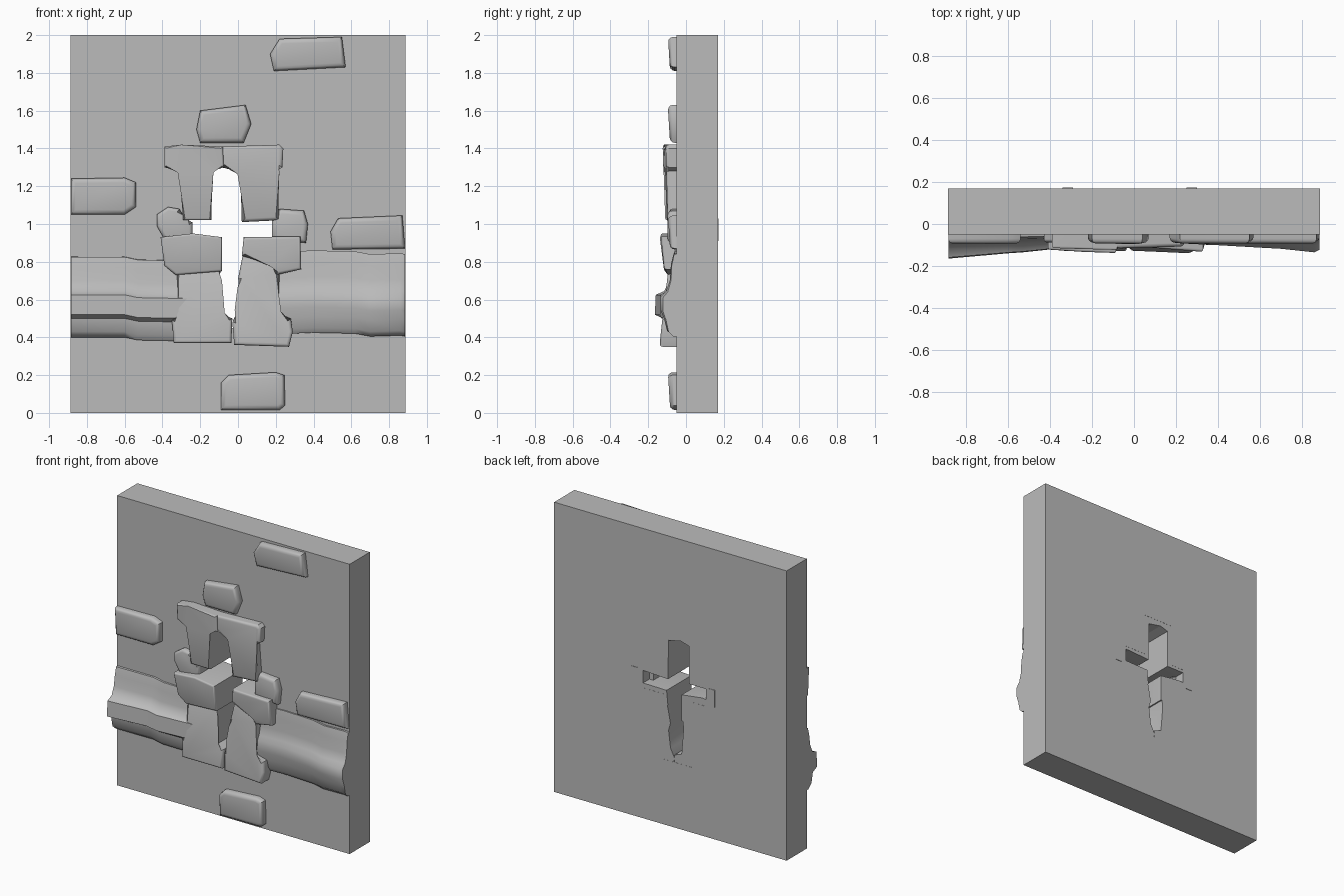
import bpy, bmesh, math
from mathutils import Vector

if "Cube" in bpy.data.objects:
    bpy.data.objects.remove(bpy.data.objects["Cube"])

stone_grey = bpy.data.materials.new("stone grey")
stone_grey.use_nodes = True
GREY = (0.5, 0.5, 0.5, 1)
stone_grey.diffuse_color = GREY
stone_grey.node_tree.nodes["Principled BSDF"].inputs["Base Color"].default_value = GREY


def finish(name, bm, angle=40):
    bmesh.ops.recalc_face_normals(bm, faces=bm.faces)
    mesh = bpy.data.meshes.new(name)
    bm.to_mesh(mesh)
    bm.free()
    mesh.materials.append(stone_grey)
    obj = bpy.data.objects.new(name, mesh)
    bpy.context.collection.objects.link(obj)
    bpy.ops.object.select_all(action="DESELECT")
    obj.select_set(True)
    bpy.context.view_layer.objects.active = obj
    if angle:
        bpy.ops.object.shade_smooth_by_angle(angle=math.radians(angle))
    return obj


def stone(name, outline, front, back, tilt_x=0, tilt_z=0, bevel=0.018):
    """Extrude an x-z outline; the front face may tilt and has a rounded rim."""
    bm = bmesh.new()
    cx = sum(p[0] for p in outline) / len(outline)
    cz = sum(p[1] for p in outline) / len(outline)
    rear = [bm.verts.new((x, back, z)) for x, z in outline]
    fore = [bm.verts.new((x, front + tilt_x * (x - cx) + tilt_z * (z - cz), z))
            for x, z in outline]
    n = len(outline)
    bm.faces.new(rear)
    face = bm.faces.new(fore)
    for i in range(n):
        j = (i + 1) % n
        bm.faces.new((rear[i], rear[j], fore[j], fore[i]))
    if bevel:
        bmesh.ops.bevel(bm, geom=list(face.edges), offset=bevel, segments=3,
                        profile=0.5, affect="EDGES", clamp_overlap=True)
    return finish(name, bm, 40 if bevel else 0)


def ledge(name, stations):
    """Loft (x, [(y, z), ...]) sections into a moulded band."""
    bm = bmesh.new()
    rings = [[bm.verts.new((x, y, z)) for y, z in pts] for x, pts in stations]
    n = len(rings[0])
    for a, b in zip(rings, rings[1:]):
        for i in range(n):
            j = (i + 1) % n
            bm.faces.new((a[i], a[j], b[j], b[i]))
    bm.faces.new(rings[0])
    bm.faces.new(rings[-1])
    return finish(name, bm, 45)


def section(shape, scale, lift=0):
    """Scale a moulding's depth away from the wall face."""
    return [(WALL - d * scale, z + lift) for d, z in shape]


WALL, BACK, INSIDE = -0.05, 0.169, -0.02

# Wall slab with a cross-shaped opening
bm = bmesh.new()
bmesh.ops.create_cube(bm, size=1)
for v in bm.verts:
    v.co = Vector((v.co.x * 1.775, v.co.y * 0.22 + 0.06, v.co.z * 2 + 1))
wall = finish("wall_slab", bm, 0)
cutter = stone("opening_cutter", [
    (-.17, .45), (.05, .45), (.05, .9), (.21, .9), (.21, 1.04), (.05, 1.04),
    (.05, 1.33), (-.17, 1.33), (-.17, 1.04), (-.27, 1.04), (-.27, .9), (-.17, .9)],
    -0.5, 0.5, bevel=0)
cutter.hide_render = True
cut = wall.modifiers.new("opening", "BOOLEAN")
cut.object = cutter
cut.operation = "DIFFERENCE"
cut.solver = "EXACT"
bpy.context.view_layer.objects.active = wall
bpy.ops.object.modifier_apply(modifier=cut.name)
bpy.data.objects.remove(cutter)

# Stones that line the slit, right through the wall
stone("upper_right_frame_stone", [
    (-.39, 1.41), (-.3, 1.42), (-.08, 1.41), (-.075, 1.3), (-.14, 1.28), (-.14, 1.02),
    (-.29, 1.02), (-.31, 1.28), (-.39, 1.3)], -0.115, BACK, -0.03, -0.03, 0.01)
stone("upper_left_frame_stone", [
    (-.085, 1.41), (.22, 1.42), (.24, 1.4), (.235, 1.3), (.2, 1.28), (.22, 1.02),
    (.02, 1.01), (.015, 1.28), (-.09, 1.3)], -0.107, BACK, 0.03, -0.03)
stone("middle_right_frame_stone", [
    (-.41, .93), (-.24, .95), (-.085, .93), (-.085, .75), (-.33, .73), (-.39, .78)],
    -0.12, BACK, -0.05, -0.13, 0.012)
stone("middle_left_frame_stone", [
    (.03, .93), (.33, .935), (.335, .76), (.2, .73), (.18, .79), (.02, .83)],
    -0.112, BACK, -0.08, -0.1, 0.015)
stone("lower_right_frame_stone", [
    (-.33, .78), (-.09, .78), (-.1, .7), (-.085, .52), (-.03, .5), (-.035, .37),
    (-.34, .37), (-.35, .49), (-.3, .53)], -0.11, BACK, 0, 0.11, 0.015)
stone("lower_left_frame_stone", [
    (.03, .86), (.2, .84), (.22, .74), (.21, .52), (.28, .5), (.29, .43), (.27, .35),
    (-.02, .36), (-.03, .48), (0, .54), (.015, .66), (0, .71)],
    -0.11, BACK, -0.04, 0.11)
stone("right_end_stone", [
    (-.43, 1.05), (-.37, 1.09), (-.31, 1.08), (-.28, 1.02), (-.24, 1.01), (-.24, .92),
    (-.39, .92), (-.43, .99)], -0.085, 0.1, 0.05)
stone("left_end_stone", [
    (.18, 1.02), (.22, 1.08), (.35, 1.07), (.37, 1.0), (.36, .9), (.18, .92)],
    -0.095, 0.1, -0.05, 0, 0.025)

# Small stone ends just showing on the back
for side, x in (("right", -0.315), ("left", 0.275)):
    stone(side + "_back_stone_end", [
        (x - .025, .91), (x + .025, .91), (x + .025, 1.03), (x - .025, 1.03)],
        0.1, 0.173, bevel=0)

# Single bricks scattered on the front
bricks = {
    "keystone": [(-.2, 1.6), (.04, 1.63), (.07, 1.53), (.03, 1.43), (-.2, 1.43), (-.22, 1.5)],
    "top_brick": [(.17, 1.9), (.22, 1.98), (.55, 1.99), (.57, 1.83), (.19, 1.81)],
    "left_brick": [(.49, .96), (.53, 1.03), (.87, 1.045), (.885, .87), (.5, .865)],
    "right_brick": [(-.885, 1.24), (-.6, 1.245), (-.54, 1.22), (-.54, 1.09), (-.6, 1.05),
                    (-.885, 1.05)],
    "bottom_brick": [(-.09, .16), (-.05, .2), (.2, .215), (.245, .2), (.25, .04),
                     (.22, .015), (-.09, .015)],
}
for name, outline in bricks.items():
    stone(name, outline, -0.09, INSIDE, 0, -0.06, 0.025)

# Moulded ledges either side of the slit: (depth, height)
right_shape = [(-.03, .83), (.015, .825), (.03, .77), (.04, .7), (.065, .645), (.11, .625),
               (.115, .52), (.07, .5), (.055, .43), (.02, .4), (-.03, .4)]
ledge("right_ledge", [
    (-.885, section(right_shape, 1)), (-.6, section(right_shape, .78)),
    (-.53, section(right_shape, .74, -.015)), (-.27, section(right_shape, .5, -.02))])

left_shape = [(-.03, .84), (.015, .84), (.03, .78), (.035, .7), (.055, .64), (.085, .61),
              (.085, .54), (.065, .49), (.05, .43), (.02, .405), (-.03, .405)]
ledge("left_ledge", [
    (.17, section(left_shape, .5, .01)), (.4, section(left_shape, .6, .02)),
    (.62, section(left_shape, .75, .015)), (.7, section(left_shape, .8, 0)),
    (.86, section(left_shape, 1, .005)), (.885, section(left_shape, .85, 0))])
